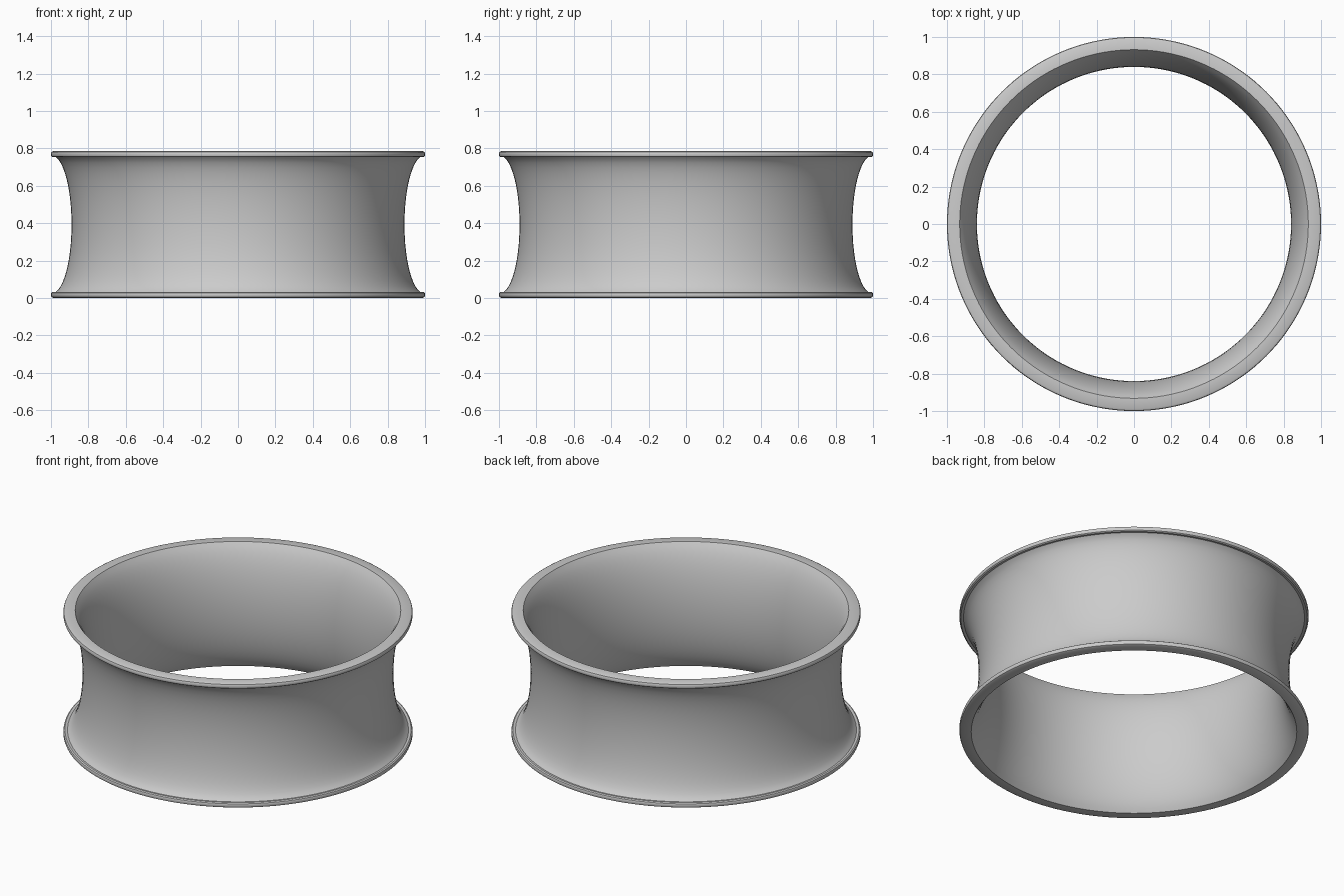
import bpy, bmesh, math

if "Cube" in bpy.data.objects:
    bpy.data.objects.remove(bpy.data.objects["Cube"], do_unlink=True)

HEIGHT = 0.786
MID = HEIGHT / 2
SEGMENTS = 144
STEPS = 20


def flare(center, depth, half, limit):
    """Concave elliptical wall, listed from bottom to top about mid-height."""
    points = []
    end = math.asin(limit / half)
    for i in range(STEPS + 1):
        a = end * (2 * i / STEPS - 1)
        points.append((center - depth * math.cos(a), MID + half * math.sin(a)))
    return points


# Cross-section: outer wall, rounded top lip, inner wall, rounded bottom lip
outer = flare(0.995, 0.105, 0.368, 0.362)
inner = flare(0.995, 0.155, 0.43, MID)
lip = [(0.991, 0.36), (0.998, 0.365), (1.0, 0.371),
       (1.0, 0.38), (0.997, 0.388), (0.987, MID)]
top_lip = [(r, MID + z) for r, z in lip]
bottom_lip = [(r, MID - z) for r, z in reversed(lip)]
section = outer + top_lip + inner[::-1] + bottom_lip

# Revolve the cross-section into a closed ring
bm = bmesh.new()
rings = []
for s in range(SEGMENTS):
    t = 2 * math.pi * s / SEGMENTS
    rings.append([bm.verts.new((r * math.cos(t), r * math.sin(t), z))
                  for r, z in section])
n = len(section)
for s in range(SEGMENTS):
    a, b = rings[s], rings[(s + 1) % SEGMENTS]
    for i in range(n):
        j = (i + 1) % n
        bm.faces.new((a[i], b[i], b[j], a[j]))
bmesh.ops.recalc_face_normals(bm, faces=bm.faces)
mesh = bpy.data.meshes.new("flared_ring")
bm.to_mesh(mesh)
bm.free()

ring = bpy.data.objects.new("flared_ring", mesh)
bpy.context.collection.objects.link(ring)

# Plain grey finish
grey = bpy.data.materials.new("light_grey")
grey.use_nodes = True
colour = (0.6, 0.6, 0.6, 1)
grey.diffuse_color = colour
grey.node_tree.nodes["Principled BSDF"].inputs["Base Color"].default_value = colour
mesh.materials.append(grey)

# Smooth walls with crisp lip edges
bpy.ops.object.select_all(action="DESELECT")
ring.select_set(True)
bpy.context.view_layer.objects.active = ring
bpy.ops.object.shade_smooth_by_angle(angle=math.radians(30))
